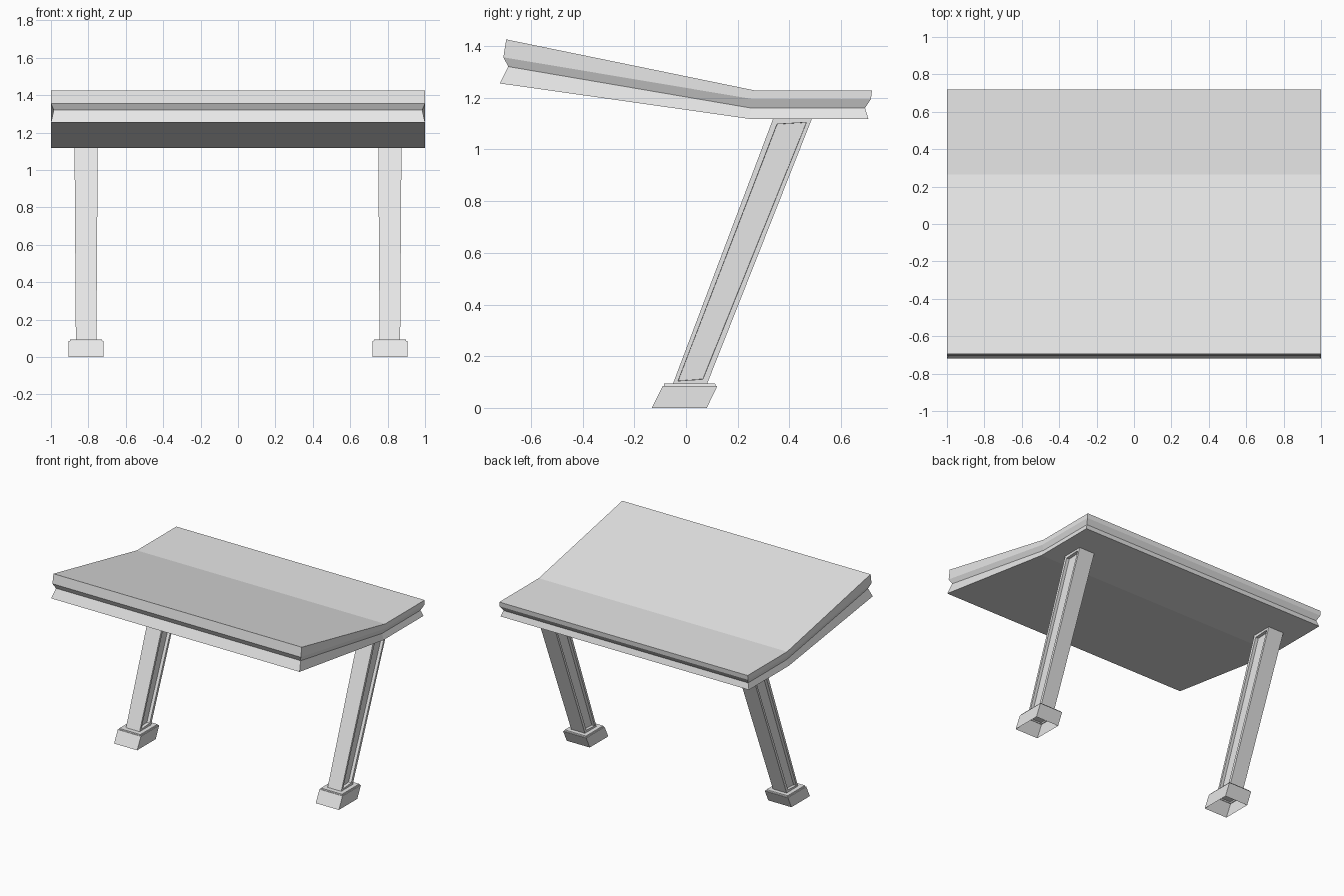
import bpy, bmesh

if "Cube" in bpy.data.objects:
    bpy.data.objects.remove(bpy.data.objects["Cube"], do_unlink=True)

grey = bpy.data.materials.new("light concrete grey")
grey.use_nodes = True
grey.diffuse_color = (0.8, 0.8, 0.8, 1)
grey.node_tree.nodes["Principled BSDF"].inputs["Base Color"].default_value = (0.8, 0.8, 0.8, 1)


def loft(bm, rings, caps):
    """Join rings of points; caps lists (ring index, point indices) faces."""
    rows = [[bm.verts.new(p) for p in ring] for ring in rings]
    n = len(rows[0])
    for a, b in zip(rows, rows[1:]):
        for i in range(n):
            j = (i + 1) % n
            bm.faces.new((a[i], a[j], b[j], b[i]))
    for row, points in caps:
        bm.faces.new([rows[row][i] for i in points])
    bmesh.ops.recalc_face_normals(bm, faces=bm.faces)


def finish(bm, name):
    mesh = bpy.data.meshes.new(name)
    bm.to_mesh(mesh)
    bm.free()
    mesh.materials.append(grey)
    obj = bpy.data.objects.new(name, mesh)
    bpy.context.collection.objects.link(obj)
    return obj


def rect(cx, half, y0, y1, z):
    return [(cx - half, y0, z), (cx + half, y0, z), (cx + half, y1, z), (cx - half, y1, z)]


# Folded roof slab with a grooved rim: half width, then front, fold and back (y, z)
levels = [
    (1.0, (-0.72, 1.255), (0.245, 1.118), (0.705, 1.118)),
    (0.985, (-0.687, 1.32), (0.25, 1.16), (0.692, 1.16)),
    (1.0, (-0.706, 1.356), (0.255, 1.195), (0.715, 1.195)),
    (1.0, (-0.695, 1.425), (0.265, 1.228), (0.719, 1.228)),
]
rings = [[(-w, *f), (w, *f), (w, *m), (w, *b), (-w, *b), (-w, *m)] for w, f, m, b in levels]
halves = [(0, 1, 2, 5), (5, 2, 3, 4)]
bm = bmesh.new()
loft(bm, rings, [(r, h) for r in (0, 3) for h in halves])
finish(bm, "roof_slab")

for side, cx in (("left", 0.812), ("right", -0.812)):
    # Leaning column with a recessed panel on each side
    bm = bmesh.new()
    loft(bm, [rect(cx, 0.055, -0.052, 0.08, 0.09), rect(cx, 0.062, 0.337, 0.487, 1.119)],
         [(0, range(4)), (1, range(4))])
    panels = [f for f in bm.faces if abs(f.normal.x) > 0.9]
    bmesh.ops.inset_individual(bm, faces=panels, thickness=0.026)
    bmesh.ops.inset_individual(bm, faces=panels, thickness=0.001, depth=-0.022)
    finish(bm, side + "_column")

    # Slanted hollow foot with a thin raised collar
    bm = bmesh.new()
    loft(bm, [rect(cx, 0.093, -0.133, 0.08, 0), rect(cx, 0.093, -0.09, 0.121, 0.085),
              rect(cx, 0.087, -0.086, 0.114, 0.085), rect(cx, 0.085, -0.085, 0.113, 0.094)],
         [(3, range(4))])
    finish(bm, side + "_foot")
